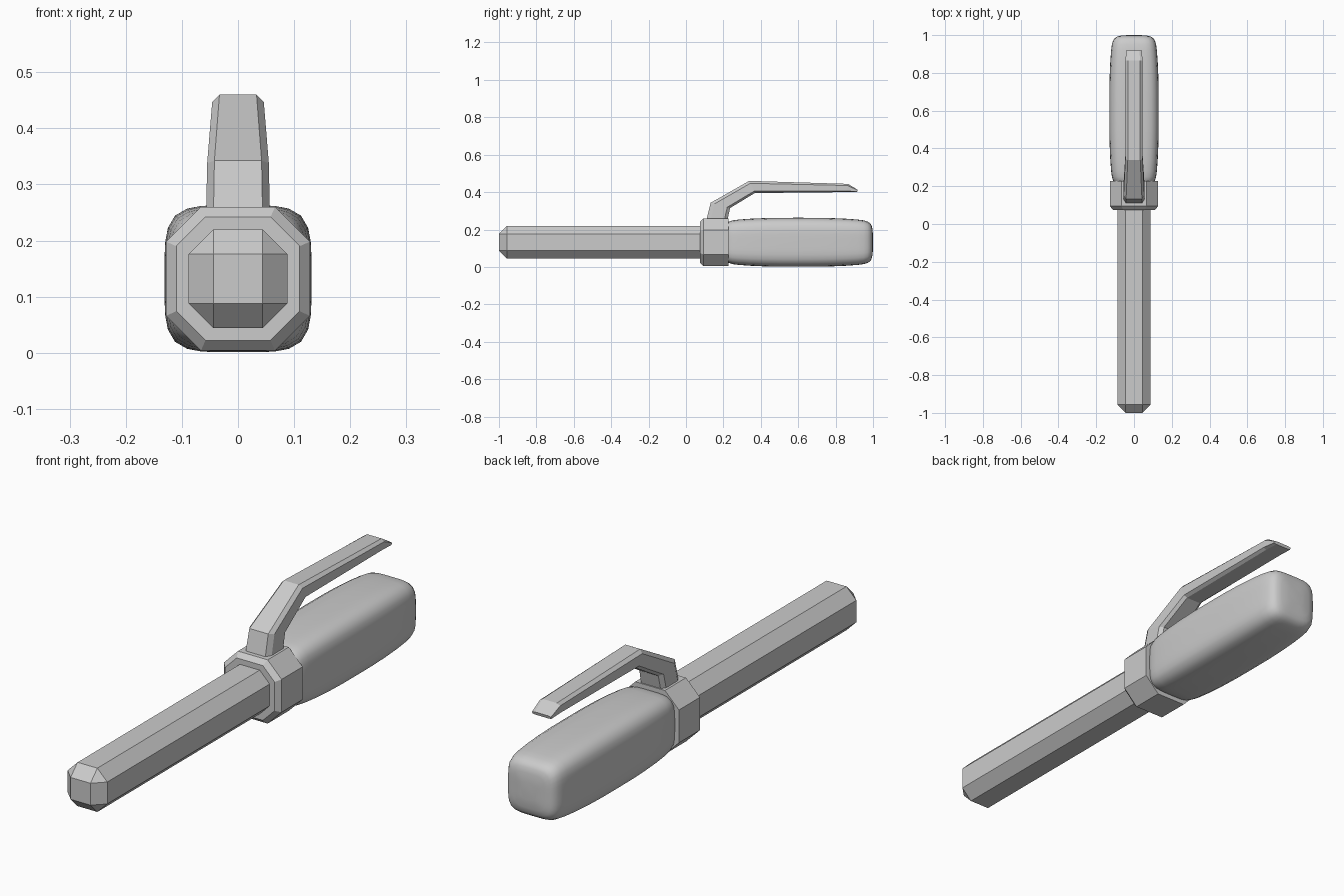
import bpy, math

if "Cube" in bpy.data.objects:
    bpy.data.objects.remove(bpy.data.objects["Cube"])

CZ = 0.132  # height of the long axis


def make_mesh(name, verts, faces):
    mesh = bpy.data.meshes.new(name)
    mesh.from_pydata(verts, [], faces)
    mesh.update()
    obj = bpy.data.objects.new(name, mesh)
    bpy.context.collection.objects.link(obj)
    return obj


def loft(name, rings):
    """Skin a list of equal-length point rings and cap both ends."""
    n = len(rings[0])
    verts = [p for r in rings for p in r]
    faces = [(k * n + i, k * n + (i + 1) % n, (k + 1) * n + (i + 1) % n, (k + 1) * n + i)
             for k in range(len(rings) - 1) for i in range(n)]
    faces += [tuple(reversed(range(n))), tuple(range(len(verts) - n, len(verts)))]
    obj = make_mesh(name, verts, faces)
    bpy.context.view_layer.objects.active = obj
    obj.select_set(True)
    bpy.ops.object.mode_set(mode='EDIT')
    bpy.ops.mesh.select_all(action='SELECT')
    bpy.ops.mesh.normals_make_consistent(inside=False)
    bpy.ops.object.mode_set(mode='OBJECT')
    obj.select_set(False)
    return obj


def octagon(y, half, flat):
    pts = [(half, -flat), (half, flat), (flat, half), (-flat, half),
           (-half, flat), (-half, -flat), (-flat, -half), (flat, -half)]
    return [(x, y, CZ + z) for x, z in pts]


# barrel: long box with every edge chamfered
bpy.ops.mesh.primitive_cube_add(size=1, location=(0, -0.42, CZ))
barrel = bpy.context.object
barrel.name = "barrel"
barrel.scale = (0.176, 1.16, 0.176)
bpy.ops.object.transform_apply(location=False, rotation=False, scale=True)
bevel = barrel.modifiers.new("chamfer", 'BEVEL')
bevel.width = 0.044
bevel.segments = 1
barrel.select_set(False)

# collar: octagonal band with a chamfered front rim
loft("collar", [octagon(0.075, 0.11, 0.058), octagon(0.094, 0.128, 0.066),
                octagon(0.228, 0.128, 0.066)])

# grip: smooth rounded block, symmetric front to back
half_profile = [(0.0, 0.131), (0.10, 0.1307), (0.18, 0.129), (0.26, 0.1255), (0.32, 0.121),
                (0.35, 0.117), (0.37, 0.111), (0.384, 0.102), (0.392, 0.09),
                (0.397, 0.07), (0.4, 0.035)]
stations = [(-d, h) for d, h in reversed(half_profile[1:])] + half_profile


def superellipse(y, half, n=40, power=4.5):
    ring = []
    for i in range(n):
        a = 2 * math.pi * i / n
        c, s = math.cos(a), math.sin(a)
        r = half / (abs(c) ** power + abs(s) ** power) ** (1 / power)
        ring.append((r * c, y, CZ + r * s))
    return ring


grip = loft("grip", [superellipse(0.6 + d, h) for d, h in stations])
bpy.context.view_layer.objects.active = grip
grip.select_set(True)
bpy.ops.object.shade_smooth_by_angle(angle=math.radians(40))
grip.select_set(False)

# lever: chamfered bar; each station is outer (y, z), inner (y, z), half width
lever_path = [((0.105, 0.235), (0.218, 0.235), 0.057),
              ((0.132, 0.343), (0.236, 0.315), 0.055),
              ((0.338, 0.460), (0.368, 0.395), 0.046),
              ((0.866, 0.444), (0.855, 0.400), 0.045),
              ((0.918, 0.412), (0.915, 0.400), 0.042)]


def lever_ring(outer, inner, w):
    def at(x, t):
        return (x, outer[0] + (inner[0] - outer[0]) * t, outer[1] + (inner[1] - outer[1]) * t)
    f = w - 0.013
    return [at(-f, 0), at(f, 0), at(w, 0.2), at(w, 0.85),
            at(f, 1), at(-f, 1), at(-w, 0.85), at(-w, 0.2)]


loft("lever", [lever_ring(*s) for s in lever_path])
